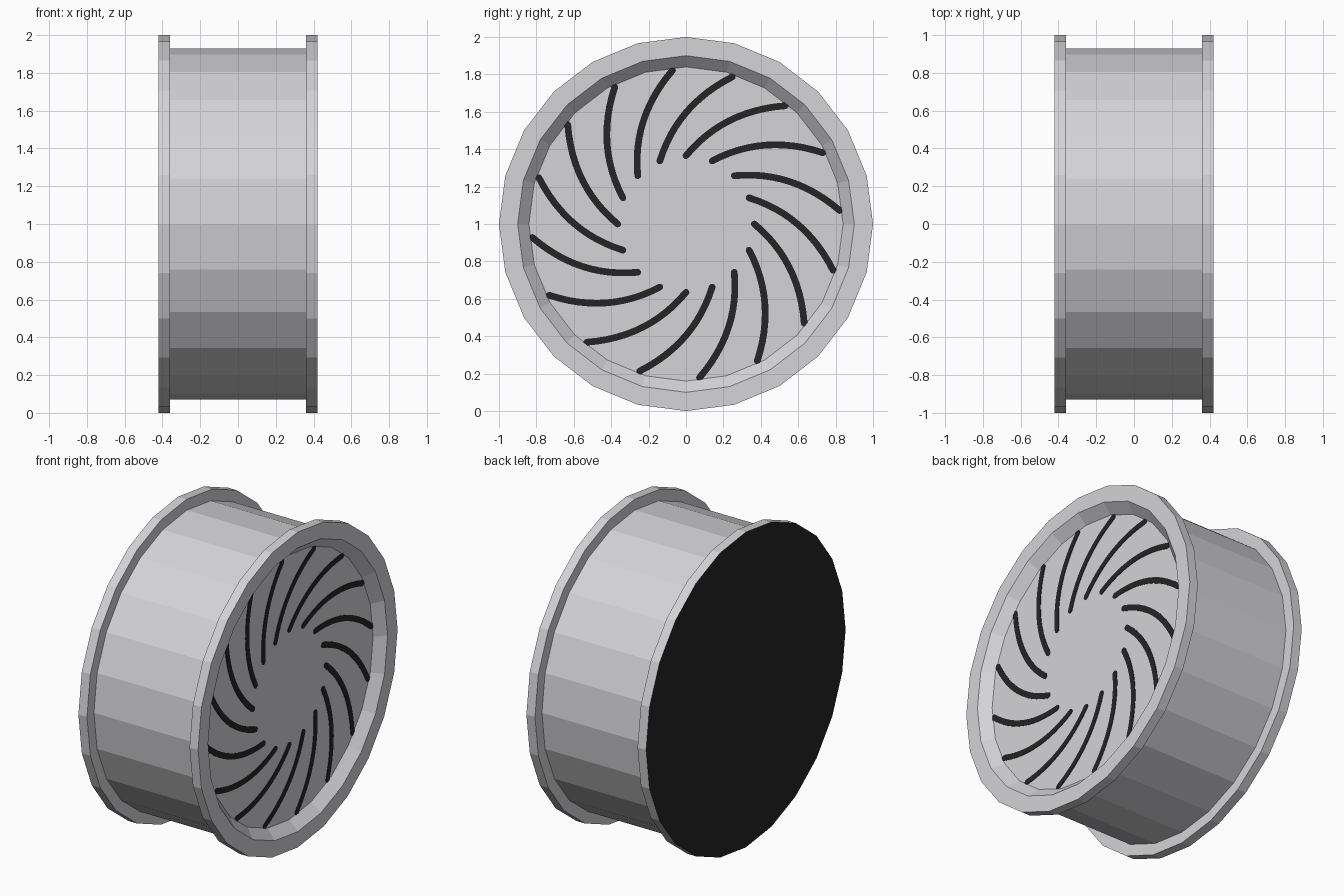
import bpy, bmesh, math
from mathutils import Vector

if "Cube" in bpy.data.objects:
    bpy.data.objects.remove(bpy.data.objects["Cube"])

SIDES = 24
SLOTS = 16
HALF, INNER = 0.42, 0.36        # flange outer and inner planes along the axle
RIM, BODY, LIP, FACE = 1.0, 0.93, 0.9, 0.84   # radii


def material(name, colour):
    mat = bpy.data.materials.new(name)
    mat.use_nodes = True
    mat.diffuse_color = colour
    mat.node_tree.nodes["Principled BSDF"].inputs["Base Color"].default_value = colour
    return mat


def add_object(name, mesh):
    obj = bpy.data.objects.new(name, mesh)
    obj.location.z = RIM
    bpy.context.collection.objects.link(obj)
    return obj


def lathe(name, profile, mat):
    """Revolve (x, radius) points about the x axle into flat facets."""
    bm = bmesh.new()
    rings = []
    for i in range(SIDES):
        a = math.tau * i / SIDES
        rings.append([bm.verts.new((x, r * math.sin(a), r * math.cos(a)))
                      for x, r in profile])
    for i, ring in enumerate(rings):
        after = rings[(i + 1) % SIDES]
        for j in range(len(profile) - 1):
            bm.faces.new((ring[j], ring[j + 1], after[j + 1], after[j]))
    bmesh.ops.remove_doubles(bm, verts=bm.verts, dist=0.0001)
    mesh = bpy.data.meshes.new(name)
    bm.to_mesh(mesh)
    bm.free()
    mesh.materials.append(mat)
    return add_object(name, mesh)


def slot_mesh(start, control, end, half_width, mat, steps=12, cap=5):
    """Curved slot outline with rounded ends, facing +x."""
    def point(t):
        return start * (1 - t) ** 2 + control * 2 * t * (1 - t) + end * t * t

    def heading(t):
        d = (control - start) * (1 - t) + (end - control) * t
        return math.atan2(d.y, d.x)

    def offset(t, turn):
        a = heading(t) + turn
        return point(t) + Vector((math.cos(a), math.sin(a))) * half_width

    quarter = math.pi / 2
    ts = [i / steps for i in range(steps + 1)]
    arcs = [math.pi * i / cap for i in range(1, cap)]
    outline = [offset(t, -quarter) for t in ts]
    outline += [offset(1, -quarter + a) for a in arcs]
    outline += [offset(t, quarter) for t in reversed(ts)]
    outline += [offset(0, quarter + a) for a in arcs]

    bm = bmesh.new()
    bm.faces.new([bm.verts.new((INNER + 0.003, p.x, p.y)) for p in outline])
    mesh = bpy.data.meshes.new("air_slot")
    bm.to_mesh(mesh)
    bm.free()
    mesh.materials.append(mat)
    return mesh


grey = material("light_grey_metal", (0.66, 0.66, 0.69, 1))
black = material("black", (0.018, 0.018, 0.018, 1))

# Drum, flanges and end faces
lathe("back_cover", [(-HALF, 0), (-HALF, RIM)], black)
lathe("back_flange", [(-HALF, RIM), (-INNER, RIM), (-INNER, BODY)], grey)
lathe("drum", [(-INNER, BODY), (INNER, BODY)], grey)
lathe("front_flange", [(INNER, BODY), (INNER, RIM), (HALF, RIM),
                       (HALF, LIP), (INNER, FACE)], grey)
lathe("grille_plate", [(INNER, FACE), (INNER, 0)], grey)

# Swirl of curved air slots
slot = slot_mesh(Vector((0.365, 0)), Vector((0.607, -0.2)),
                 Vector((0.632, -0.53)), 0.018, black)
for i in range(SLOTS):
    obj = add_object(f"air_slot_{i + 1}", slot)
    obj.rotation_euler.x = math.tau * i / SLOTS
    thick = obj.modifiers.new("thickness", 'SOLIDIFY')
    thick.thickness = 0.005
